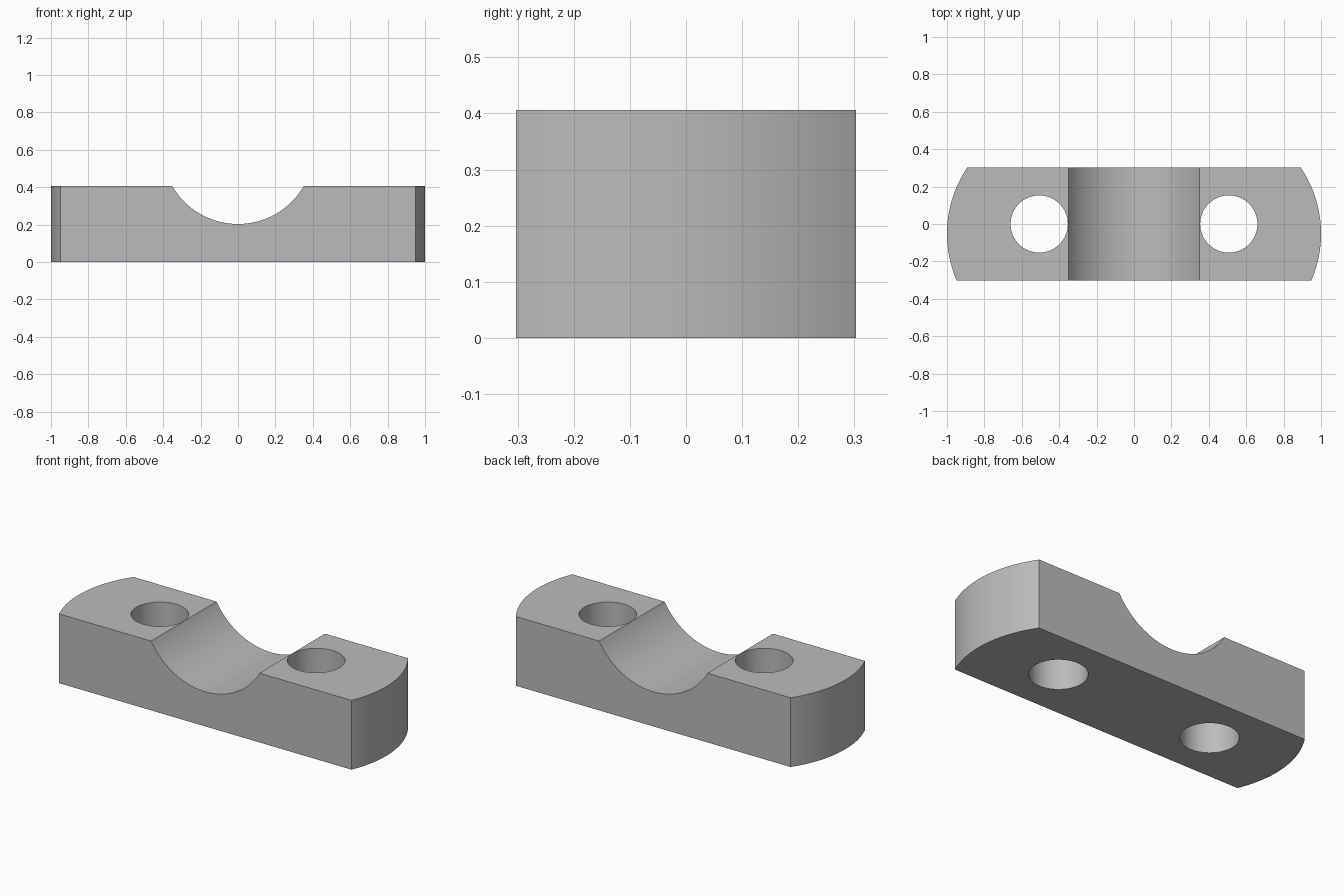
import bpy, bmesh, math
from mathutils import Vector

if "Cube" in bpy.data.objects:
    bpy.data.objects.remove(bpy.data.objects["Cube"])

HALF_DEPTH = 0.303
HEIGHT = 0.406

grey = bpy.data.materials.new("plain grey")
grey.use_nodes = True
colour = (0.5, 0.5, 0.5, 1)
grey.diffuse_color = colour
grey.node_tree.nodes["Principled BSDF"].inputs["Base Color"].default_value = colour


def extrude_outline(name, points, height):
    """Solid prism from a plan outline standing on z = 0."""
    bm = bmesh.new()
    base = bm.faces.new([bm.verts.new((x, y, 0)) for x, y in points])
    top = bmesh.ops.extrude_face_region(bm, geom=[base])["geom"]
    verts = [v for v in top if isinstance(v, bmesh.types.BMVert)]
    bmesh.ops.translate(bm, verts=verts, vec=Vector((0, 0, height)))
    bmesh.ops.recalc_face_normals(bm, faces=bm.faces)
    mesh = bpy.data.meshes.new(name)
    bm.to_mesh(mesh)
    bm.free()
    obj = bpy.data.objects.new(name, mesh)
    bpy.context.collection.objects.link(obj)
    mesh.materials.append(grey)
    return obj


def cut_cylinder(target, radius, location, rotation, sides):
    """Subtract a cylinder from the target, then discard the cutter."""
    bpy.ops.mesh.primitive_cylinder_add(vertices=sides, radius=radius, depth=2,
                                        location=location, rotation=rotation)
    cutter = bpy.context.object
    cutter.hide_render = True
    cutter.data.materials.append(grey)
    mod = target.modifiers.new("cut", "BOOLEAN")
    mod.operation = "DIFFERENCE"
    mod.solver = "EXACT"
    mod.object = cutter
    bpy.context.view_layer.objects.active = target
    bpy.ops.object.modifier_apply(modifier=mod.name)
    bpy.data.objects.remove(cutter)


# Block with rounded ends whose arcs are centred slightly towards the front
END_RADIUS, END_Y, STEPS = 0.63, -0.052, 32
start = math.asin((-HALF_DEPTH - END_Y) / END_RADIUS)
stop = math.asin((HALF_DEPTH - END_Y) / END_RADIUS)
angles = [start + (stop - start) * i / STEPS for i in range(STEPS + 1)]
right_arc = [(1 - END_RADIUS + END_RADIUS * math.cos(a),
              END_Y + END_RADIUS * math.sin(a)) for a in angles]
left_arc = [(-x, y) for x, y in reversed(right_arc)]
block = extrude_outline("clamp_block", right_arc + left_arc, HEIGHT)

# Half-round saddle across the top
cut_cylinder(block, HEIGHT, (0, 0, HEIGHT * 1.5), (math.pi / 2, 0, 0), 128)

# Bolt holes
for side in (-1, 1):
    cut_cylinder(block, 0.153, (side * 0.507, 0, 0), (0, 0, 0), 64)

# Smooth curved walls, sharp rims
bpy.ops.object.select_all(action="DESELECT")
block.select_set(True)
bpy.context.view_layer.objects.active = block
bpy.ops.object.shade_smooth_by_angle(angle=math.radians(30))
